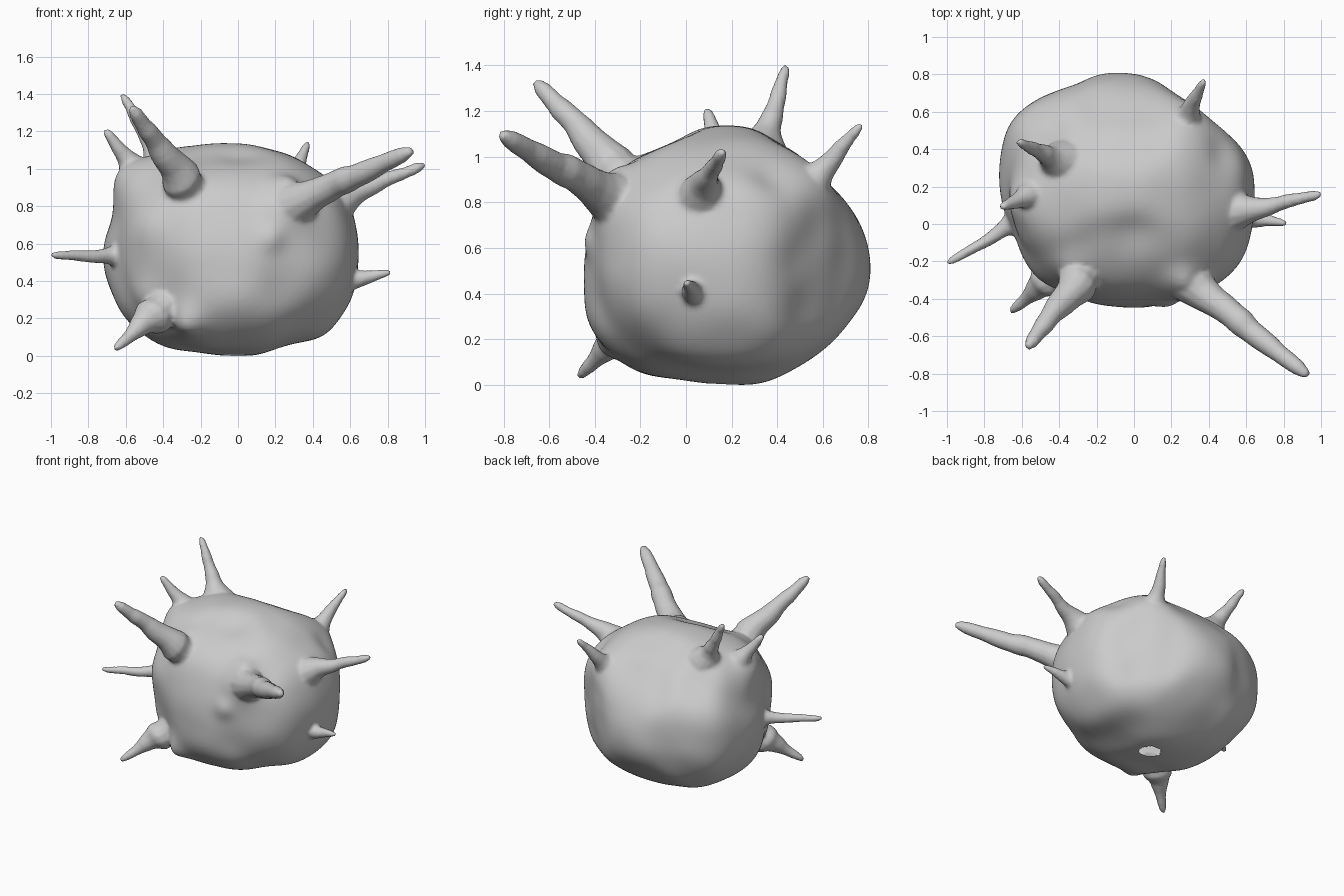
import bpy, bmesh, math
from mathutils import Vector, noise

if "Cube" in bpy.data.objects:
    bpy.data.objects.remove(bpy.data.objects["Cube"])

C = Vector((-0.04, 0.17, 0.57))        # body centre
AX = Vector((0.67, 0.63, 0.57))        # body half sizes

# outlines of the body read in the front (x,z), side (y,z) and top (x,y) planes
FRONT = [(-.73, .53), (-.69, .38), (-.6, .22), (-.41, .06), (-.2, .04), (0, .01), (.25, .07), (.5, .15),
         (.6, .29), (.64, .5), (.64, .65), (.59, .87), (.42, 1.0), (.2, 1.11), (-.1, 1.15), (-.4, 1.1),
         (-.6, 1.02), (-.65, .88), (-.64, .72)]
SIDE = [(-.46, .43), (-.42, .25), (-.33, .14), (-.2, .06), (0, .04), (.27, .01), (.42, .05), (.55, .14),
        (.7, .27), (.79, .42), (.82, .53), (.78, .67), (.7, .8), (.6, .9), (.42, 1.05), (.25, 1.14),
        (.15, 1.155), (-.05, 1.07), (-.2, 1.02), (-.36, .88), (-.4, .75), (-.42, .6)]
TOP = [(-.73, .35), (-.67, .55), (-.51, .69), (-.37, .7), (-.1, .82), (.1, .76), (.27, .65), (.42, .51),
       (.6, .4), (.64, .2), (.62, -.05), (.57, -.23), (.45, -.31), (.2, -.4), (0, -.45), (-.2, -.42),
       (-.4, -.31), (-.58, -.2), (-.63, 0), (-.71, .2)]

# local swellings and hollows: position, height, width
LUMPS = [((.27, -.33, .82), .06, .12), ((.25, -.29, .93), .04, .07), ((.17, -.40, .64), .03, .07),
         ((-.44, -.26, .70), .04, .15), ((-.55, -.28, .3), .05, .10), ((-.28, -.35, .18), .06, .09),
         ((-.58, .12, .95), .05, .12), ((.27, .52, .85), .04, .12), ((.42, .47, .76), .02, .10),
         ((.48, .4, .55), -.035, .10), ((0, -.05, 1.05), -.015, .12), ((-.32, -.24, .97), .04, .11),
         ((.48, .38, .92), -.03, .10), ((-.45, .52, .95), -.03, .15)]

# spikes: base, tip, base radius, tip radius, flare at the root
SPIKES = [((-.40, .33, 1.04), (-.62, .44, 1.41), .063, .023, .06),
          ((-.31, -.32, .97), (-.57, -.66, 1.34), .09, .032, .02),
          ((-.55, .15, 1.0), (-.71, .09, 1.22), .05, .023, .04),
          ((.30, -.31, .82), (.93, -.81, 1.11), .096, .038, .03),
          ((.57, .07, .86), (1.0, .16, 1.035), .06, .024, .04),
          ((.60, .04, .41), (.82, .0, .46), .045, .018, .01),
          ((-.65, .0, .54), (-1.0, -.21, .55), .04, .021, .02),
          ((-.46, -.30, .22), (-.66, -.47, .045), .063, .021, .04),
          ((.26, .54, .88), (.375, .77, 1.155), .058, .021, .05)]


def base_radius(d):
    p = 2.2
    return sum(abs(d[i] / AX[i]) ** p for i in range(3)) ** (-1 / p)


# residual of every outline point against the base form
pts = [Vector((x, C.y, z)) for x, z in FRONT] + [Vector((C.x, y, z)) for y, z in SIDE]
pts += [Vector((x, y, .55)) for x, y in TOP]
residuals = []
for q in pts:
    v = q - C
    d = v.normalized()
    residuals.append((d, v.length - base_radius(d)))


def body_point(d):
    num, den = 0.0, 0.05
    for e, r in residuals:
        k = d.dot(e) - 1
        w = math.exp(k / 0.03) + 0.02 * math.exp(k / 0.15)
        num += w * r
        den += w
    q = C + d * (base_radius(d) + num / den)
    h = sum(a * math.exp(-((q - Vector(c)).length / s) ** 2) for c, a, s in LUMPS)
    h += 0.008 * noise.noise(q * 4.5)
    return q + d * h


bm = bmesh.new()
# lumpy body
bmesh.ops.create_icosphere(bm, subdivisions=6, radius=1)
for v in bm.verts:
    v.co = body_point(v.co.normalized())


def add_spike(base, tip, r0, r1, flare, sides=12, steps=14):
    base, tip = Vector(base), Vector(tip)
    axis = tip - base
    length = axis.length
    axis.normalize()
    u = axis.orthogonal().normalized()
    w = axis.cross(u)
    rings = []
    for i in range(steps + 1):
        s = -0.1 + (length + 0.1) * i / steps
        t = max(s, 0) / length
        r = r0 + (r1 - r0) * t + flare * math.exp(-(max(s, 0) / 0.07) ** 1.3)
        if i == steps:
            r *= 0.6
        c = base + axis * s
        c += (u * noise.noise(c * 7) + w * noise.noise(c * 7 + Vector((9, 4, 2)))) * 0.02 * (1 - t)
        r *= 1 + 0.12 * noise.noise(c * 15)
        rings.append([bm.verts.new(c + (u * math.cos(a) + w * math.sin(a)) * r)
                      for a in (2 * math.pi * k / sides for k in range(sides))])
    for a, b in zip(rings, rings[1:]):
        for k in range(sides):
            n = (k + 1) % sides
            bm.faces.new((a[k], a[n], b[n], b[k]))
    bm.faces.new(rings[0][::-1])
    bm.faces.new(rings[-1])


for s in SPIKES:
    add_spike(*s)

me = bpy.data.meshes.new("spiky_body")
bm.to_mesh(me)
bm.free()
ob = bpy.data.objects.new("spiky_body", me)
bpy.context.collection.objects.link(ob)
bpy.context.view_layer.objects.active = ob
ob.select_set(True)

# fuse the spikes into the body
rm = ob.modifiers.new("fuse", 'REMESH')
rm.mode = 'VOXEL'
rm.voxel_size = 0.014
sm = ob.modifiers.new("soften", 'SMOOTH')
sm.factor = 0.5
sm.iterations = 3
for name in ("fuse", "soften"):
    bpy.ops.object.modifier_apply(modifier=name)

# small opening underneath, then rest on the ground
bm = bmesh.new()
bm.from_mesh(ob.data)
hole = [f for f in bm.faces
        if f.calc_center_median().z < 0.2 and f.normal.z < 0
        and (f.calc_center_median().xy - Vector((-0.01, 0.16))).length < 0.075]
bmesh.ops.delete(bm, geom=hole, context='FACES')
low = min(v.co.z for v in bm.verts)
bmesh.ops.translate(bm, verts=bm.verts, vec=(0, 0, -low))
bm.to_mesh(ob.data)
bm.free()
bpy.ops.object.shade_smooth()
